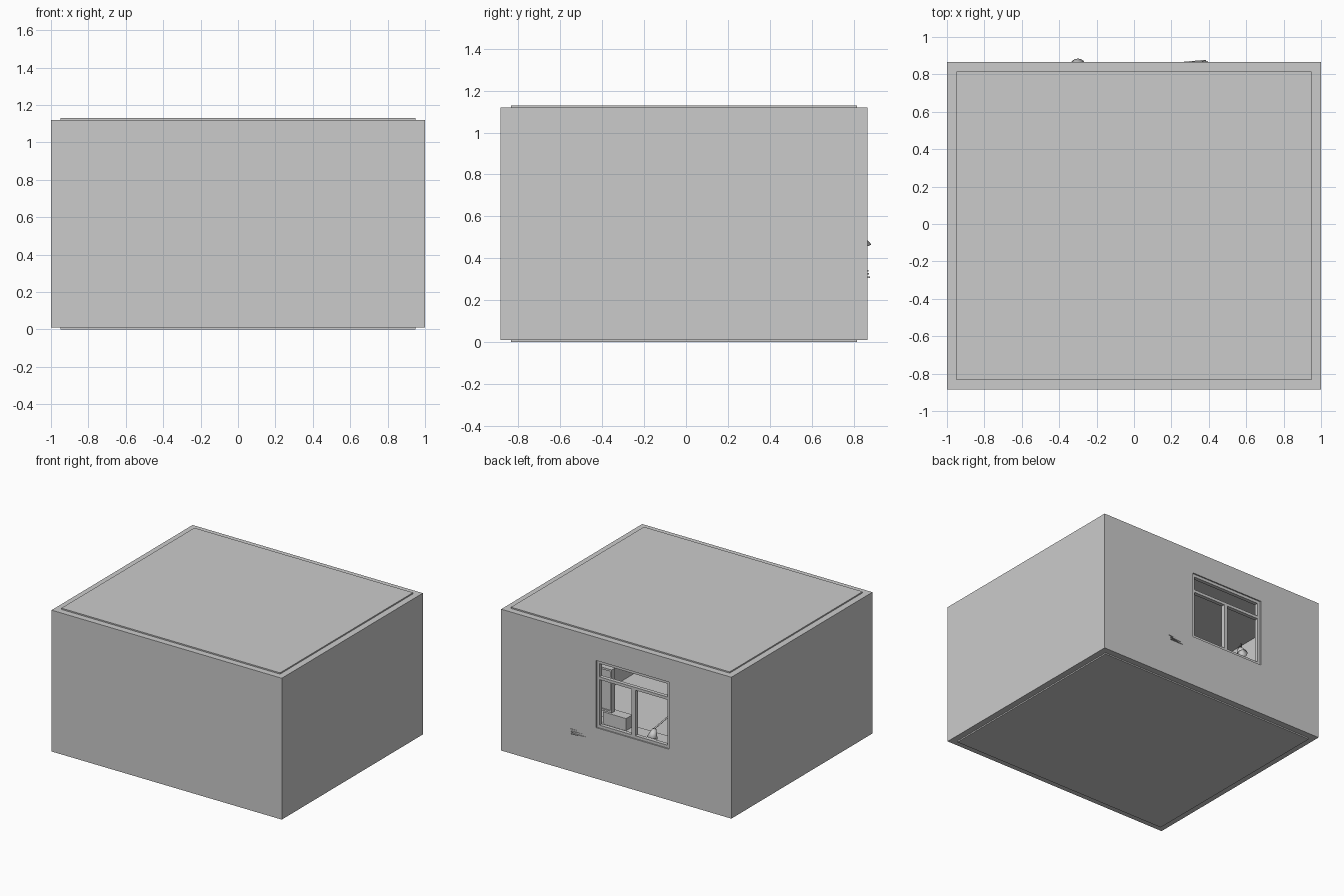
import bpy
from mathutils import Vector
from math import radians

if "Cube" in bpy.data.objects:
    bpy.data.objects.remove(bpy.data.objects["Cube"])


def box(name, lo, hi, turn=0):
    """Box between two corners, optionally turned about z."""
    bpy.ops.mesh.primitive_cube_add(size=1, location=[(a + b) / 2 for a, b in zip(lo, hi)])
    ob = bpy.context.object
    ob.name = name
    ob.scale = [b - a for a, b in zip(lo, hi)]
    bpy.ops.object.transform_apply(location=False, rotation=False, scale=True)
    ob.rotation_euler.z = radians(turn)
    return ob


def rod(name, a, b, r1, r2, sides=12, cap='NGON'):
    """Cylinder or cone from point a (radius r1) to point b (radius r2)."""
    a, b = Vector(a), Vector(b)
    bpy.ops.mesh.primitive_cone_add(vertices=sides, radius1=r1, radius2=r2, depth=(b - a).length,
                                    end_fill_type=cap, location=(a + b) / 2)
    ob = bpy.context.object
    ob.name = name
    ob.rotation_euler = (b - a).to_track_quat('Z', 'Y').to_euler()
    bpy.ops.object.shade_smooth_by_angle(angle=radians(35))
    return ob


def cut(target, cutter):
    mod = target.modifiers.new("cut", 'BOOLEAN')
    mod.operation = 'DIFFERENCE'
    mod.solver = 'EXACT'
    mod.object = cutter
    bpy.context.view_layer.objects.active = target
    bpy.ops.object.modifier_apply(modifier=mod.name)
    bpy.data.objects.remove(cutter, do_unlink=True)


# Walls: hollow box with a window opening in the back
BACK, FRONT = 0.865, -0.885
WX0, WX1, WZ0, WZ1 = -0.46, 0.175, 0.41, 0.937
walls = box("walls", (-1, FRONT, 0.01), (1, BACK, 1.12))
cut(walls, box("room_cutter", (-0.95, FRONT + 0.05, -0.1), (0.95, BACK - 0.05, 1.3)))
cut(walls, box("window_cutter", (WX0, 0.7, WZ0), (WX1, 1, WZ1)))

# Floor and ceiling slabs
for name, z in (("floor", 0), ("ceiling", 1.105)):
    box(name, (-0.95, FRONT + 0.05, z), (0.95, BACK - 0.05, z + 0.025))

# Window frame: outer bars, transom and mullion
Y0, Y1, W = 0.825, 0.855, 0.022
MID, TZ = (WX0 + WX1) / 2, 0.80
for name, x0, x1, z0, z1 in (
        ("window_sill_bar", WX0, WX1, WZ0, WZ0 + W),
        ("window_head_bar", WX0, WX1, WZ1 - W, WZ1),
        ("window_transom", WX0 + W, WX1 - W, TZ - W / 2, TZ + W / 2),
        ("window_jamb_a", WX0, WX0 + W, WZ0 + W, WZ1 - W),
        ("window_jamb_b", WX1 - W, WX1, WZ0 + W, WZ1 - W),
        ("window_mullion", MID - 0.016, MID + 0.016, WZ0 + W, TZ - W / 2)):
    box(name, (x0, Y0, z0), (x1, Y1, z1))

# Desk below the window
box("desk_top", (-0.55, 0.5, 0.28), (0.65, 0.81, 0.305))
for x in (-0.54, 0.61):
    box("desk_side", (x, 0.52, 0.025), (x + 0.03, 0.8, 0.28))

# Monitor with stand
box("monitor_screen", (0.17, 0.665, 0.48), (0.56, 0.69, 0.79))
for name, lo, hi in (("bezel_left", (0.155, 0.66, 0.465), (0.17, 0.7, 0.805)),
                     ("bezel_right", (0.56, 0.66, 0.465), (0.575, 0.7, 0.805)),
                     ("bezel_bottom", (0.17, 0.66, 0.465), (0.56, 0.7, 0.48)),
                     ("bezel_top", (0.17, 0.66, 0.79), (0.56, 0.7, 0.805))):
    box("monitor_" + name, lo, hi)
box("monitor_neck", (0.34, 0.69, 0.31), (0.39, 0.71, 0.6))
box("monitor_base", (0.28, 0.63, 0.305), (0.45, 0.75, 0.315))
box("desk_unit", (0.1, 0.52, 0.305), (0.3, 0.6, 0.4))

# Stack of thin sheets whose ends come through the back wall
for i, (x0, x1, y) in enumerate(((0.27, 0.39, 0.873), (0.29, 0.39, 0.870), (0.32, 0.40, 0.867))):
    box("sheet", (x0, 0.78, 0.307 + i * 0.015), (x1, y, 0.314 + i * 0.015), 5)

# Desk lamp: base, two arms and an open tilted shade
rod("lamp_base", (-0.42, 0.68, 0.305), (-0.42, 0.68, 0.32), 0.05, 0.045, 20)
rod("lamp_lower_arm", (-0.42, 0.68, 0.32), (-0.38, 0.74, 0.61), 0.006, 0.006)
rod("lamp_upper_arm", (-0.38, 0.74, 0.61), (-0.30, 0.82, 0.513), 0.006, 0.006)
shade = rod("lamp_shade", (-0.30, 0.848, 0.45), (-0.30, 0.82, 0.513), 0.04, 0.014, 16, 'NOTHING')
shade.modifiers.new("thickness", 'SOLIDIFY').thickness = 0.003
